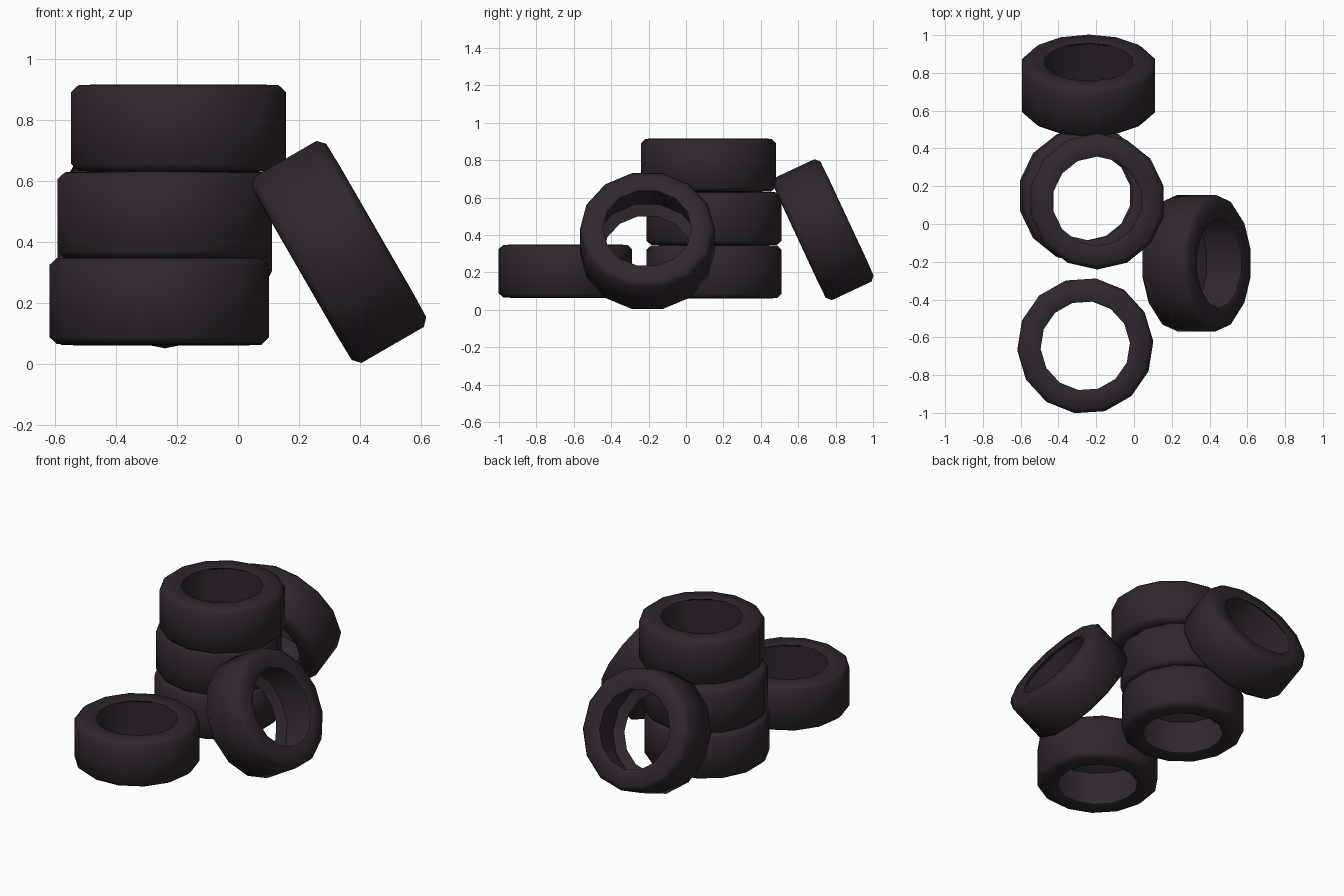
import bpy, bmesh, math
from mathutils import Matrix

if "Cube" in bpy.data.objects:
    bpy.data.objects.remove(bpy.data.objects["Cube"])

rubber = bpy.data.materials.new("dark rubber")
rubber.diffuse_color = (0.031, 0.019, 0.028, 1)
rubber.use_nodes = True
rubber.node_tree.nodes["Principled BSDF"].inputs["Base Color"].default_value = rubber.diffuse_color

SIDES = 14
# Half cross-section (radius, axial): tread, shoulder, sidewall, thin rim lip, cavity
HALF = [(0.361, 0.118), (0.336, 0.141), (0.248, 0.143), (0.237, 0.137), (0.295, 0.106)]
PROFILE = HALF + [(r, -z) for r, z in reversed(HALF)]


def tyre(name, loc, rot=Matrix.Identity(4)):
    """Hollow tyre: closed profile revolved about its axis."""
    bm = bmesh.new()
    rings = []
    for i in range(SIDES):
        a = math.pi / 2 + 2 * math.pi * i / SIDES
        rings.append([bm.verts.new((r * math.cos(a), r * math.sin(a), z)) for r, z in PROFILE])
    n = len(PROFILE)
    for i in range(SIDES):
        a, b = rings[i], rings[(i + 1) % SIDES]
        for j in range(n):
            k = (j + 1) % n
            bm.faces.new((a[j], a[k], b[k], b[j]))
    bmesh.ops.recalc_face_normals(bm, faces=bm.faces)
    me = bpy.data.meshes.new(name)
    bm.to_mesh(me)
    bm.free()
    me.materials.append(rubber)
    ob = bpy.data.objects.new(name, me)
    bpy.context.collection.objects.link(ob)
    ob.matrix_world = Matrix.Translation(loc) @ rot
    bpy.ops.object.select_all(action='DESELECT')
    ob.select_set(True)
    bpy.context.view_layer.objects.active = ob
    bpy.ops.object.shade_smooth_by_angle(angle=math.radians(50))
    return ob


# Stack of three
tyre("stack_tyre_bottom", (-0.252, 0.15, 0.203))
tyre("stack_tyre_middle", (-0.24, 0.15, 0.487))
tyre("stack_tyre_top", (-0.195, 0.12, 0.773))
# Tyre lying flat in front
tyre("flat_tyre", (-0.258, -0.645, 0.206), Matrix.Rotation(math.radians(-9), 4, 'Z'))
# Tyres leaning on the stack: axis tilted up 30 and 25 degrees
tyre("leaning_tyre_right", (0.331, -0.207, 0.367), Matrix.Rotation(math.radians(60), 4, 'Y'))
tyre("leaning_tyre_back", (-0.24, 0.733, 0.428), Matrix.Rotation(math.radians(-65), 4, 'X'))
